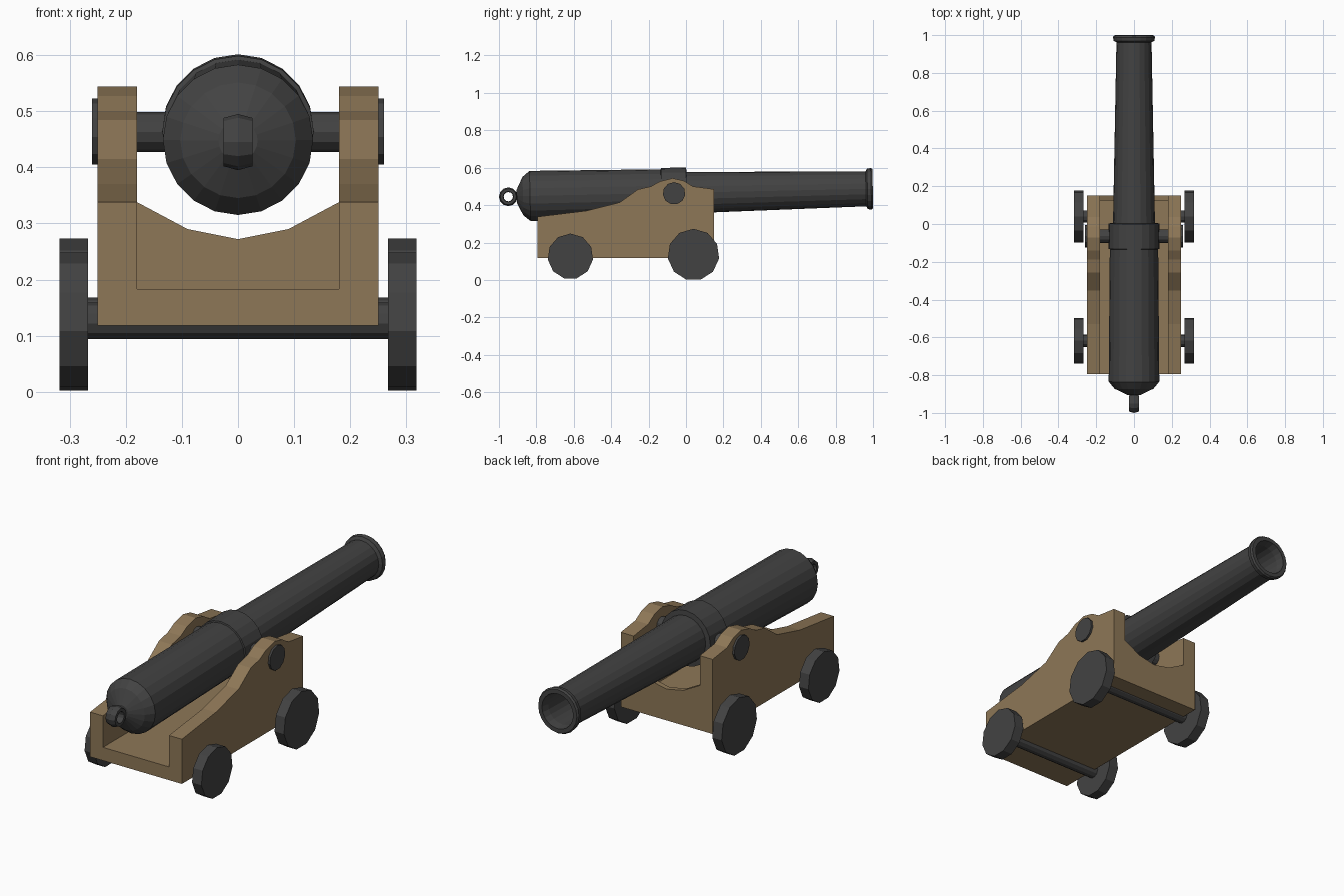
import bpy, bmesh, math
from mathutils import Matrix

if "Cube" in bpy.data.objects:
    bpy.data.objects.remove(bpy.data.objects["Cube"])


def material(name, col):
    m = bpy.data.materials.new(name)
    m.diffuse_color = (*col, 1)
    m.use_nodes = True
    m.node_tree.nodes["Principled BSDF"].inputs["Base Color"].default_value = m.diffuse_color
    return m


IRON = material("iron", (0.055, 0.055, 0.055))
WOOD = material("wood", (0.27, 0.185, 0.095))


def finish(name, bm, mat):
    bmesh.ops.recalc_face_normals(bm, faces=bm.faces)
    me = bpy.data.meshes.new(name)
    bm.to_mesh(me)
    bm.free()
    me.materials.append(mat)
    ob = bpy.data.objects.new(name, me)
    bpy.context.collection.objects.link(ob)
    return ob


def lathe(name, profile, n, axis, loc=(0, 0, 0), closed=False, mat=IRON):
    """Turn (position along axis, radius) points around x or y, first vertex on top."""
    bm = bmesh.new()
    rings = []
    for a, r in profile:
        ring = []
        for i in range(n):
            t = 2 * math.pi * i / n
            s, c = r * math.sin(t), r * math.cos(t)
            ring.append(bm.verts.new((a, s, c) if axis == 'x' else (s, a, c)))
        rings.append(ring)
    pairs = list(zip(rings, rings[1:]))
    if closed:
        pairs.append((rings[-1], rings[0]))
    else:
        bm.faces.new(rings[0])
        bm.faces.new(rings[-1])
    for p, q in pairs:
        for i in range(n):
            j = (i + 1) % n
            bm.faces.new((p[i], p[j], q[j], q[i]))
    ob = finish(name, bm, mat)
    ob.location = loc
    return ob


def prism(name, pts, axis, lo, hi):
    """Extrude a (y, z) outline along x, or an (x, z) outline along y."""
    bm = bmesh.new()
    f = bm.faces.new([bm.verts.new((lo, u, v) if axis == 'x' else (u, lo, v)) for u, v in pts])
    geo = bmesh.ops.extrude_face_region(bm, geom=[f])['geom']
    d = (hi - lo, 0, 0) if axis == 'x' else (0, hi - lo, 0)
    bmesh.ops.translate(bm, vec=d, verts=[g for g in geo if isinstance(g, bmesh.types.BMVert)])
    return finish(name, bm, WOOD)


# Carriage cheeks with stepped top
cheek = [(-.793, .118), (-.793, .338), (-.53, .37), (-.353, .415), (-.257, .484),
         (-.187, .50), (-.139, .527), (-.072, .544), (-.012, .53), (.037, .50),
         (.15, .485), (.15, .118)]
for side, lo, hi in (("left", -.25, -.18), ("right", .18, .25)):
    prism(side + "_cheek", cheek, 'x', lo, hi)

# Carriage floor and hollowed transom under the barrel
prism("floor", [(-.793, .118), (-.793, .183), (.15, .183), (.15, .118)], 'x', -.18, .18)
prism("transom", [(-.18, .183), (-.18, .338), (-.09, .29), (0, .272), (.09, .29),
                  (.18, .338), (.18, .183)], 'y', .125, .15)

# Wheels and axles
for end, y, z, r in (("front", .04, .135, .1385), ("rear", -.618, .126, .122)):
    lathe(end + "_axle", [(-.27, .033), (.27, .033)], 11, 'x', (0, y, z))
    for side, s in (("left", -1), ("right", 1)):
        lathe(f"{end}_{side}_wheel", [(s * .267, r), (s * .318, r)], 11, 'x', (0, y, z))

# Trunnion bar with end caps
lathe("trunnion", [(-.25, .036), (.25, .036)], 12, 'x', (0, -.064, .463))
for side, s in (("left", -1), ("right", 1)):
    lathe(side + "_trunnion_cap", [(s * .245, .06), (s * .26, .06)], 11, 'x', (0, -.064, .463))

# Barrel: rounded breech, reinforcing band, taper, muzzle lip and open bore
barrel = lathe("barrel", [
    (-.905, .035), (-.872, .103), (-.834, .134), (-.133, .128), (-.131, .135),
    (.003, .135), (.005, .111), (.962, .093), (.97, .108), (.99, .111), (.999, .105),
    (.999, .085), (.96, .078), (.30, .078)], 20, 'y')
barrel.matrix_world = Matrix.Translation((0, 0, .4665)) @ Matrix.Rotation(math.radians(1.2), 4, 'X')

# Breech ring
lathe("breech_ring", [(-.026, .028), (-.026, .043), (0, .05), (.026, .043), (.026, .028),
                      (0, .025)], 12, 'x', (0, -.95, .445), closed=True)
